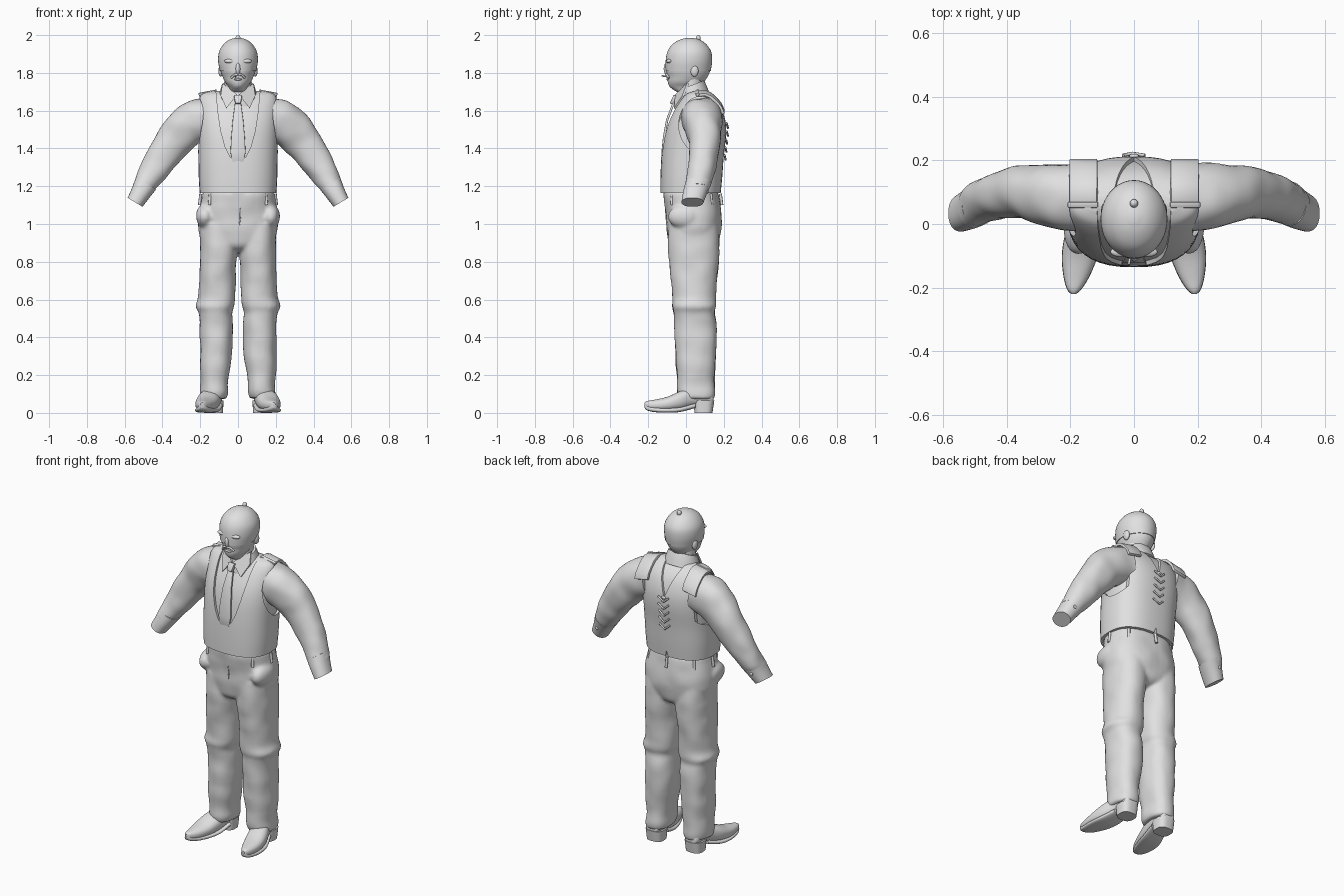
import bpy, bmesh, math
from mathutils import Vector, noise

cube = bpy.data.objects.get("Cube")
if cube:
    bpy.data.objects.remove(cube)

grey = bpy.data.materials.new("plain grey")
grey.use_nodes = True
grey.diffuse_color = (0.75, 0.75, 0.75, 1)
grey.node_tree.nodes["Principled BSDF"].inputs["Base Color"].default_value = grey.diffuse_color


def activate(ob):
    bpy.ops.object.select_all(action='DESELECT')
    ob.select_set(True)
    bpy.context.view_layer.objects.active = ob


def modify(ob, kind, **settings):
    mod = ob.modifiers.new(kind.lower(), kind)
    for key, value in settings.items():
        setattr(mod, key, value)
    activate(ob)
    bpy.ops.object.modifier_apply(modifier=mod.name)


def smooth(ob, angle=40):
    activate(ob)
    bpy.ops.object.shade_smooth_by_angle(angle=math.radians(angle))
    return ob


def make(name, bm):
    bmesh.ops.recalc_face_normals(bm, faces=bm.faces)
    me = bpy.data.meshes.new(name)
    bm.to_mesh(me)
    bm.free()
    me.materials.append(grey)
    ob = bpy.data.objects.new(name, me)
    bpy.context.collection.objects.link(ob)
    return ob


def spline(a, b, c, d, t):
    return b + 0.5 * t * (c - a + t * (2 * a - 5 * b + 4 * c - d + t * (3 * (b - c) + d - a)))


def loft(name, rings, power=2.0, n=40, steps=4):
    """Closed skin over (centre, u, v) rings, eased between them."""
    rings = [[Vector(p) for p in r] for r in rings]
    last = len(rings) - 1
    full = []
    for i in range(last):
        q = [rings[max(0, min(last, i + k))] for k in (-1, 0, 1, 2)]
        full += [[spline(*(r[j] for r in q), s / steps) for j in range(3)] for s in range(steps)]
    full.append(rings[-1])
    bm = bmesh.new()
    loops = []
    for c, u, v in full:
        row = []
        for k in range(n):
            a = math.tau * k / n
            x, y = math.cos(a), math.sin(a)
            row.append(bm.verts.new(c + u * math.copysign(abs(x) ** (2 / power), x)
                                    + v * math.copysign(abs(y) ** (2 / power), y)))
        loops.append(row)
    for r, s in zip(loops, loops[1:]):
        for k in range(n):
            bm.faces.new((r[k - 1], r[k], s[k], s[k - 1]))
    bm.faces.new(loops[0])
    bm.faces.new(loops[-1])
    return make(name, bm)


def stack(rows, x=0.0, grow=0.0):
    """Level rings from (z, half width, front y, back y) rows."""
    return [((x, (f + b) / 2, z), (w + grow, 0, 0), (0, (b - f) / 2 + grow, 0)) for z, w, f, b in rows]


def prism(name, outline, axis, lo, hi):
    """Outline extruded along x (axis 0) or y (axis 1)."""
    bm = bmesh.new()
    put = (lambda p, d: (d, *p)) if axis == 0 else (lambda p, d: (p[0], d, p[1]))
    a, b = ([bm.verts.new(put(p, d)) for p in outline] for d in (lo, hi))
    bm.faces.new(a)
    bm.faces.new(b)
    for k in range(len(a)):
        bm.faces.new((a[k - 1], a[k], b[k], b[k - 1]))
    return make(name, bm)


def ball(name, centre, size):
    bm = bmesh.new()
    bmesh.ops.create_uvsphere(bm, u_segments=24, v_segments=14, radius=1)
    for v in bm.verts:
        v.co = Vector(centre) + v.co * Vector(size)
    return smooth(make(name, bm))


def ribbon(name, rows, thick, drop=0.0):
    """Thick strip through (left x, right x, y, z) rows."""
    bm = bmesh.new()
    pairs = [(bm.verts.new((l, y, z)), bm.verts.new((r, y, z - drop))) for l, r, y, z in rows]
    for (a, b), (c, d) in zip(pairs, pairs[1:]):
        bm.faces.new((a, b, d, c))
    ob = make(name, bm)
    modify(ob, 'SOLIDIFY', thickness=thick, offset=0)
    modify(ob, 'BEVEL', width=0.003, segments=2)
    return smooth(ob)


def tube(name, points, radius):
    cu = bpy.data.curves.new(name, 'CURVE')
    cu.dimensions = '3D'
    cu.bevel_depth, cu.bevel_resolution, cu.use_fill_caps = radius, 2, True
    sp = cu.splines.new('POLY')
    sp.points.add(len(points) - 1)
    for p, co in zip(sp.points, points):
        p.co = (*co, 1)
    cu.materials.append(grey)
    ob = bpy.data.objects.new(name, cu)
    bpy.context.collection.objects.link(ob)
    return ob


def crumple(ob, amount, scale):
    """Soft cloth folds along the normals."""
    bm = bmesh.new()
    bm.from_mesh(ob.data)
    for v in bm.verts:
        v.co += v.normal * amount * noise.noise(v.co * scale)
    bm.to_mesh(ob.data)
    bm.free()


def cut(ob, cutter):
    cutter.hide_render = True
    modify(ob, 'BOOLEAN', operation='DIFFERENCE', solver='EXACT', object=cutter)
    bpy.data.objects.remove(cutter)


# head, mask and face
head = [(1.70, .045, -.05, .08), (1.725, .05, -.085, .085), (1.75, .068, -.096, .095),
        (1.78, .082, -.098, .115), (1.81, .092, -.104, .127), (1.86, .101, -.104, .134),
        (1.91, .097, -.095, .13), (1.95, .074, -.07, .105), (1.975, .043, -.03, .07),
        (1.986, .008, .01, .03)]
smooth(loft("head", stack(head)))
smooth(loft("mask", stack(head[4:], grow=.004)))
smooth(loft("neck", stack([(1.6, .085, -.04, .11), (1.68, .075, -.035, .095), (1.78, .072, -.03, .09)])))
ball("mask_knob", (0, .065, 1.984), (.013, .013, .016))
ball("nose", (0, -.102, 1.822), (.013, .016, .032))
ball("lower_lip", (0, -.096, 1.766), (.022, .008, .006))
for s, side in ((1, "left"), (-1, "right")):
    ball(side + "_ear", (s * .091, .045, 1.81), (.013, .021, .03))
    ball(side + "_brow", (s * .04, -.088, 1.862), (.034, .016, .012))
    tube(side + "_moustache", [(0, -.106, 1.792), (s * .02, -.101, 1.79), (s * .036, -.09, 1.774)], .006)
tube("toothpick", [(-.012, -.09, 1.778), (-.016, -.128, 1.785)], .004)

# torso: shirt under a cut-out vest
torso = [(1.165, .203, -.136, .184), (1.25, .208, -.135, .192), (1.36, .21, -.13, .2),
         (1.47, .214, -.117, .212), (1.55, .215, -.095, .208), (1.62, .213, -.06, .185),
         (1.665, .206, -.028, .153), (1.69, .185, -.002, .12), (1.703, .14, .03, .09)]
smooth(loft("shirt", stack(torso[1:], grow=-.014), 2.5))
vest = loft("vest", stack(torso), 2.5)
neckline = [(.125, 1.8), (.112, 1.66), (.103, 1.57), (.09, 1.49), (.068, 1.41), (.042, 1.355), (.016, 1.335)]
cut(vest, prism("neck_cutter", neckline + [(-x, z) for x, z in neckline[::-1]], 1, -.4, .05))
cut(vest, prism("back_cutter", [(0, 1.53), (.1, 1.8), (-.1, 1.8)], 1, .045, .4))
cut(vest, prism("hem_notch_cutter", [(-.025, 1.1), (0, 1.2), (.025, 1.1)], 1, .15, .4))
hole = [(.08 + .118 * math.cos(k * math.tau / 32), 1.525 + .15 * math.sin(k * math.tau / 32)) for k in range(32)]
for s in (1, -1):
    cut(vest, prism("armhole_cutter", hole, 0, s * .17, s * .4))
smooth(vest, 35)

for s, side in ((1, "left"), (-1, "right")):
    # shoulder pad draped over the back of the shoulder
    ribbon(side + "_shoulder_pad", [(s * .115, s * .203, y, z) for y, z in
           ((.055, 1.698), (.1, 1.703), (.13, 1.69), (.16, 1.663), (.183, 1.635), (.198, 1.6))], .016, .018)
    ribbon(side + "_pad_seam", [(s * .113, s * .208, y, z) for y, z in ((.052, 1.701), (.07, 1.705))], .016, .018)
    # collar wing
    wing = prism(side + "_collar_wing", [(s * .004, 1.685), (s * .062, 1.612), (s * .092, 1.68), (s * .082, 1.745)],
                 1, -.008, .004)
    for v in wing.data.vertices:
        v.co.y += -.085 + (v.co.z - 1.61) * .45 + abs(v.co.x) * .45
    # sleeve and cuff: x, z, y, half height, half depth
    arm = [(.15, 1.56, .085, .11, .11), (.22, 1.545, .085, .113, .106), (.29, 1.495, .092, .108, .092),
           (.35, 1.425, .1, .096, .082), (.41, 1.34, .092, .084, .075), (.455, 1.27, .08, .073, .071),
           (.49, 1.21, .065, .06, .067), (.505, 1.185, .055, .056, .064)]
    cuff = [(.487, 1.215, .065, .062, .069), (.515, 1.165, .048, .053, .064), (.545, 1.115, .034, .046, .058)]
    for part, path in (("sleeve", arm), ("cuff", cuff)):
        rings = []
        for i, (x, z, y, h, d) in enumerate(path):
            p, q = path[max(i - 1, 0)], path[min(i + 1, len(path) - 1)]
            along = Vector((q[0] - p[0], 0, q[1] - p[1])).normalized()
            rings.append(((s * x, y, z), (-s * along.z * h, 0, along.x * h), (0, d, 0)))
        ob = loft(side + "_" + part, rings, 2.2, steps=6)
        if part == "sleeve":
            crumple(ob, .006, 12)
        smooth(ob)
    ball(side + "_cuff_button", (s * .515, .113, 1.17), (.01, .006, .01))

# collar band, higher at the nape
smooth(loft("collar_band", [((0, .035, 1.655), (.108, 0, 0), (0, .09, .035)),
                            ((0, .032, 1.7), (.096, 0, 0), (0, .078, .03)),
                            ((0, .03, 1.735), (.086, 0, 0), (0, .066, .025))]))

# tie
ribbon("tie_blade", [(-w, w, y, z) for w, y, z in ((.016, -.066, 1.64), (.028, -.1, 1.55), (.036, -.116, 1.46),
                                                    (.04, -.124, 1.38), (.03, -.126, 1.33))], .012)
ribbon("tie_knot", [(-.022, .022, -.055, 1.68), (-.014, .014, -.076, 1.635)], .022)

# lacing down the back
for k in range(5):
    z = 1.34 + .042 * k
    y = .207 + .012 * min(k, 3) / 3
    tube("back_lace", [(-.034, y - .003, z + .026), (-.006, y + .003, z), (.034, y - .003, z + .024)], .0055)
ball("lace_knot", (0, .214, 1.53), (.015, .007, .009))

# trousers: pelvis and legs fused into one cloth surface
pelvis = [(.85, .11, -.03, .09), (.885, .175, -.085, .16), (.95, .203, -.1, .184), (1.03, .212, -.105, .19),
          (1.1, .201, -.113, .182), (1.17, .19, -.118, .17)]
legs = [(.075, .128, .068, -.035, .148), (.11, .125, .074, -.046, .152), (.17, .124, .073, -.048, .15),
        (.33, .116, .086, -.057, .162), (.47, .116, .088, -.06, .16), (.53, .12, .089, -.066, .152),
        (.565, .121, .102, -.075, .16), (.62, .11, .097, -.072, .158), (.75, .107, .096, -.084, .168),
        (.88, .102, .098, -.095, .178), (1.0, .1, .1, -.09, .17)]
parts = [loft("trousers", stack(pelvis), 2.4)]
for s in (1, -1):
    rings = [stack([(z, w, f, b)], s * x)[0] for z, x, w, f, b in legs]
    parts.append(loft("leg", rings, 2.3))
    parts.append(ball("pocket", (s * .172, -.008, 1.04), (.052, .088, .065)))
bpy.ops.object.select_all(action='DESELECT')
for ob in parts:
    ob.select_set(True)
bpy.context.view_layer.objects.active = parts[0]
bpy.ops.object.join()
trousers = parts[0]
modify(trousers, 'REMESH', mode='VOXEL', voxel_size=.009)
modify(trousers, 'SMOOTH', factor=.5, iterations=6)
crumple(trousers, .006, 10)
smooth(trousers, 60)

# belt loops and fly
for deg in (0, 48, 90, 132, 228, 270, 312):
    a = math.radians(deg)
    x, y = math.sin(a) * .197, .03 + math.cos(a) * .152
    tube("belt_loop", [(x, y, 1.16), (x * 1.035, y + math.cos(a) * .008, 1.1)], .008)
tube("fly_seam", [(.008, -.114, 1.15), (.012, -.105, 1.03), (.002, -.098, .96)], .003)

# shoes: y, x, half width, bottom, top
shoe = [(.145, .13, .03, .05, .1), (.125, .13, .046, .045, .13), (.05, .133, .05, .035, .14),
        (-.03, .155, .06, .014, .115), (-.1, .17, .056, .01, .085), (-.165, .181, .04, .013, .07),
        (-.205, .188, .022, .022, .063), (-.22, .19, .007, .036, .055)]
for s, side in ((1, "left"), (-1, "right")):
    smooth(loft(side + "_shoe", [((s * x, y, (b + t) / 2), (w, 0, 0), (0, 0, (t - b) / 2))
                                 for y, x, w, b, t in shoe], 2.3))
    smooth(loft(side + "_sole", [((s * x, y, b + .004), (w + .001, 0, 0), (0, 0, .013))
                                 for y, x, w, b, t in shoe[2:]], 3))
    smooth(loft(side + "_heel", stack([(0, .05, .045, .14), (.065, .054, .04, .15)], s * .13), 2.8, steps=1))
